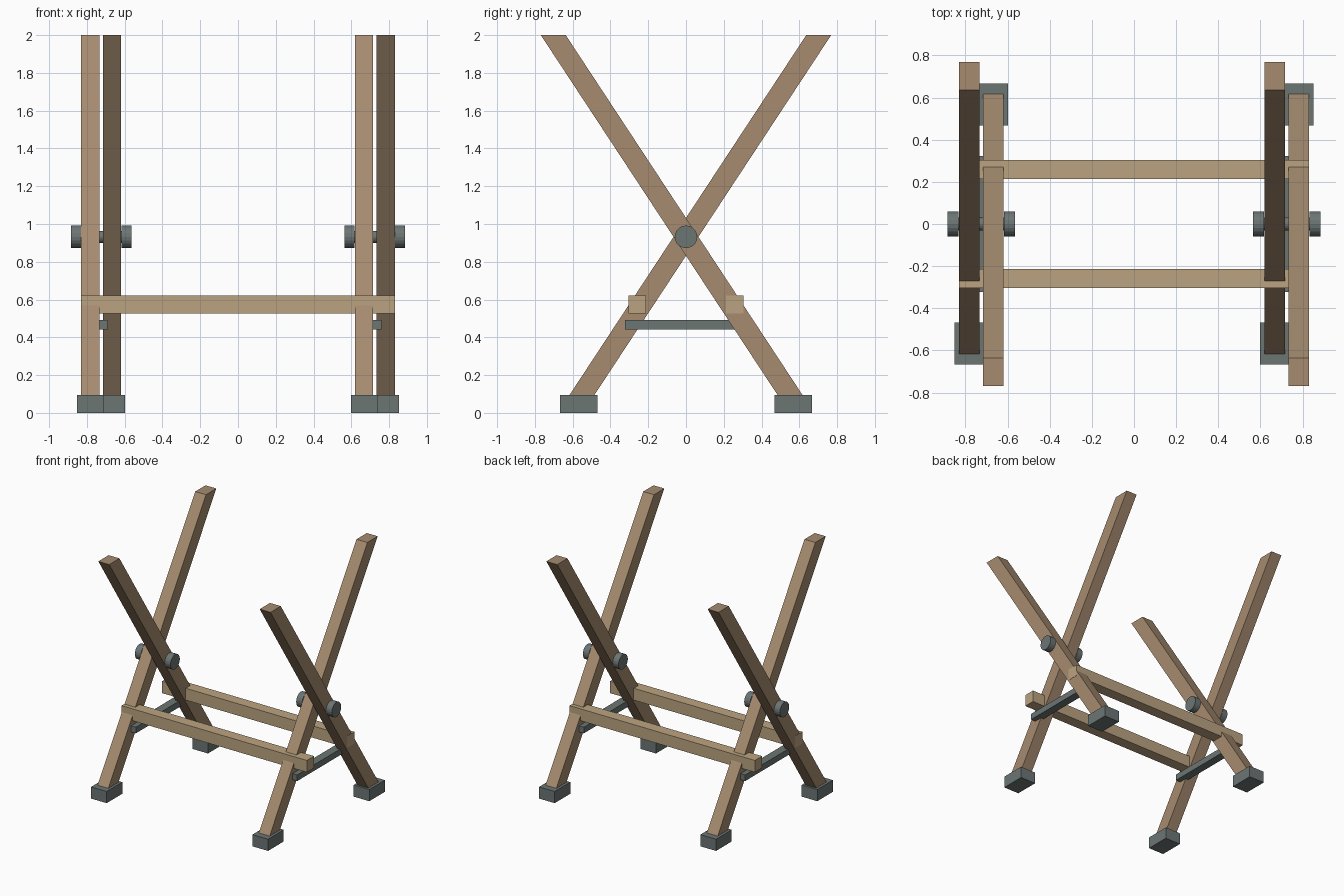
import bpy, bmesh
from mathutils import Matrix, Vector

if "Cube" in bpy.data.objects:
    bpy.data.objects.remove(bpy.data.objects["Cube"])


def material(name, rgb):
    m = bpy.data.materials.new(name)
    m.diffuse_color = (*rgb, 1)
    m.use_nodes = True
    m.node_tree.nodes["Principled BSDF"].inputs["Base Color"].default_value = m.diffuse_color
    return m


LEG_WOOD = material("leg_wood", (0.38, 0.26, 0.16))
RAIL_WOOD = material("rail_wood", (0.50, 0.37, 0.22))
METAL = material("metal", (0.15, 0.18, 0.175))


def finish(name, bm, mat):
    bmesh.ops.recalc_face_normals(bm, faces=bm.faces)
    me = bpy.data.meshes.new(name)
    bm.to_mesh(me)
    bm.free()
    me.materials.append(mat)
    ob = bpy.data.objects.new(name, me)
    bpy.context.collection.objects.link(ob)
    return ob


def box(name, center, size, mat):
    bm = bmesh.new()
    bmesh.ops.create_cube(bm, size=1)
    bmesh.ops.scale(bm, vec=size, verts=bm.verts)
    bmesh.ops.translate(bm, vec=center, verts=bm.verts)
    return finish(name, bm, mat)


def x_cylinder(name, center, radius, length, mat, sides=20):
    bm = bmesh.new()
    bmesh.ops.create_cone(bm, cap_ends=True, segments=sides, radius1=radius,
                          radius2=radius, depth=length,
                          matrix=Matrix.Translation(center) @ Matrix.Rotation(1.5707963, 4, 'Y'))
    return finish(name, bm, mat)


PIVOT_Z, SLOPE, HALF_Y = 0.932, 1.52, 0.066


def leg(name, x, lean):
    # slanted beam with level-cut ends, extruded along x
    prof = []
    for z, sides in ((0.08, (-1, 1)), (2.0, (1, -1))):
        y = lean * (z - PIVOT_Z) / SLOPE
        prof += [(y + s * HALF_Y, z) for s in sides]
    bm = bmesh.new()
    face = bm.faces.new([bm.verts.new((x - 0.0485, y, z)) for y, z in prof])
    ext = bmesh.ops.extrude_face_region(bm, geom=[face])
    bmesh.ops.translate(bm, vec=(0.097, 0, 0),
                        verts=[v for v in ext["geom"] if isinstance(v, bmesh.types.BMVert)])
    return finish(name, bm, LEG_WOOD)


# two identical X frames
for side, cx in (("left", -0.7245), ("right", 0.7245)):
    for tag, off, lean in (("front", -0.057, 1), ("back", 0.057, -1)):
        x = cx + off
        leg(f"{side}_{tag}_leg", x, lean)
        box(f"{side}_{tag}_foot", (x, -lean * 0.568, 0.0475), (0.14, 0.2, 0.095), METAL)
    # pivot bolt with end knobs
    x_cylinder(f"{side}_pivot_pin", Vector((cx, 0, PIVOT_Z)), 0.032, 0.28, METAL)
    for tag, s in (("outer", -1), ("inner", 1)):
        x_cylinder(f"{side}_{tag}_knob", Vector((cx + s * 0.134, 0, PIVOT_Z)), 0.06, 0.052, METAL)
    # spreader brace between the legs
    box(f"{side}_brace", (cx, 0, 0.466), (0.068, 0.648, 0.05), METAL)

# long rails joining the frames
for tag, s in (("front", -1), ("back", 1)):
    box(f"{tag}_rail", (0, s * 0.259, 0.573), (1.664, 0.092, 0.096), RAIL_WOOD)
